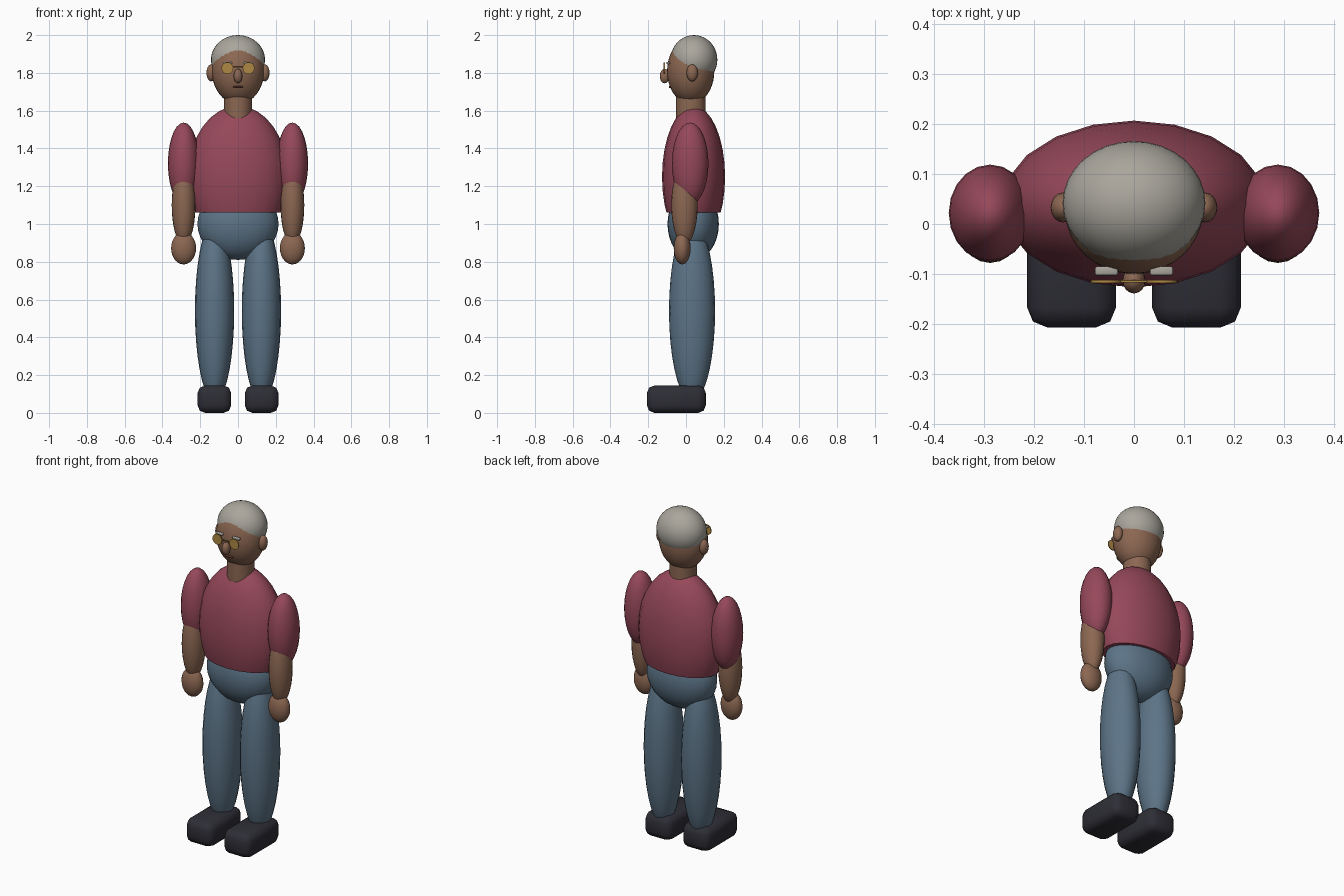
import bpy, bmesh, math
from mathutils import Vector

if "Cube" in bpy.data.objects:
    bpy.data.objects.remove(bpy.data.objects["Cube"])


def material(name, rgb):
    m = bpy.data.materials.new(name)
    m.diffuse_color = (*rgb, 1)
    m.use_nodes = True
    m.node_tree.nodes["Principled BSDF"].inputs["Base Color"].default_value = m.diffuse_color
    return m


SHIRT = material("wine_red", (0.305, 0.065, 0.102))
DENIM = material("denim_blue", (0.107, 0.174, 0.242))
SKIN = material("brown_skin", (0.262, 0.136, 0.084))
HAIR = material("grey_hair", (0.40, 0.38, 0.335))
SHOE = material("dark_shoe", (0.027, 0.027, 0.037))
GOLD = material("gold_lens", (0.43, 0.25, 0.06))
MOUTH = material("dark_lip", (0.13, 0.034, 0.03))


def finish(bm, name, mat, center, angle=50):
    me = bpy.data.meshes.new(name)
    bm.to_mesh(me)
    bm.free()
    me.materials.append(mat)
    ob = bpy.data.objects.new(name, me)
    ob.location = center
    bpy.context.collection.objects.link(ob)
    bpy.ops.object.select_all(action='DESELECT')
    ob.select_set(True)
    bpy.context.view_layer.objects.active = ob
    bpy.ops.object.shade_smooth_by_angle(angle=math.radians(angle))
    return ob


def ellipsoid(name, mat, center, radii, segs=20, rings=14, cut=None):
    """Ellipsoid, optionally cut flat at world height cut (upper part kept)."""
    bm = bmesh.new()
    bmesh.ops.create_uvsphere(bm, u_segments=segs, v_segments=rings, radius=1)
    bmesh.ops.scale(bm, vec=Vector(radii), verts=bm.verts)
    if cut is not None:
        bmesh.ops.bisect_plane(bm, geom=bm.verts[:] + bm.edges[:] + bm.faces[:],
                               plane_co=(0, 0, cut - center[2]),
                               plane_no=(0, 0, 1), clear_inner=True)
        bmesh.ops.holes_fill(bm, edges=[e for e in bm.edges if e.is_boundary])
        bmesh.ops.recalc_face_normals(bm, faces=bm.faces)
    return finish(bm, name, mat, center)


def cylinder(name, mat, center, radii, depth, axis='Z', segs=24):
    bm = bmesh.new()
    bmesh.ops.create_cone(bm, cap_ends=True, segments=segs, radius1=1, radius2=1, depth=depth)
    bmesh.ops.scale(bm, vec=(radii[0], radii[1], 1), verts=bm.verts)
    ob = finish(bm, name, mat, center)
    if axis == 'Y':
        ob.rotation_euler.x = math.pi / 2
    return ob


def block(name, mat, center, size, bevel, segments=2):
    bm = bmesh.new()
    bmesh.ops.create_cube(bm, size=1)
    bmesh.ops.scale(bm, vec=Vector(size), verts=bm.verts)
    bmesh.ops.bevel(bm, geom=bm.edges[:], offset=bevel, segments=segments,
                    profile=0.5, affect='EDGES')
    return finish(bm, name, mat, center)


# Body core
ellipsoid("shirt_torso", SHIRT, (0, 0.04, 1.25), (0.265, 0.167, 0.375), 20, 16, cut=1.06)
ellipsoid("hips", DENIM, (0, 0.038, 1.0), (0.215, 0.136, 0.19), 24, 16)
cylinder("neck", SKIN, (0, 0.025, 1.60), (0.074, 0.078), 0.16)

# Head
ellipsoid("head", SKIN, (0, 0.025, 1.81), (0.138, 0.125, 0.175), 32, 20)
ellipsoid("hair_cap", HAIR, (0, 0.042, 1.87), (0.143, 0.124, 0.13), 32, 20)
ellipsoid("nose", SKIN, (0, -0.113, 1.783), (0.023, 0.026, 0.038), 16, 10)
block("mouth", MOUTH, (0, -0.084, 1.725), (0.052, 0.014, 0.01), 0.003, 1)
block("glasses_bridge", GOLD, (0, -0.115, 1.83), (0.06, 0.005, 0.005), 0.001, 1)

# Paired parts
for side, s in (("left", 1), ("right", -1)):
    ellipsoid(side + "_ear", SKIN, (s * 0.142, 0.033, 1.8), (0.025, 0.03, 0.045), 16, 10)
    cylinder(side + "_lens", GOLD, (s * 0.056, -0.115, 1.825), (0.031, 0.031), 0.006, 'Y')
    block(side + "_eyebrow", HAIR, (s * 0.055, -0.094, 1.852), (0.046, 0.018, 0.012), 0.004)
    ellipsoid(side + "_sleeve", SHIRT, (s * 0.288, 0.022, 1.32), (0.083, 0.097, 0.217))
    ellipsoid(side + "_forearm", SKIN, (s * 0.288, -0.008, 1.10), (0.063, 0.07, 0.21))
    ellipsoid(side + "_hand", SKIN, (s * 0.288, -0.02, 0.872), (0.066, 0.045, 0.086))
    ellipsoid(side + "_leg", DENIM, (s * 0.124, 0.032, 0.54), (0.104, 0.122, 0.48), 20, 18)
    block(side + "_shoe", SHOE, (s * 0.125, -0.051, 0.0725), (0.178, 0.312, 0.145), 0.04)
